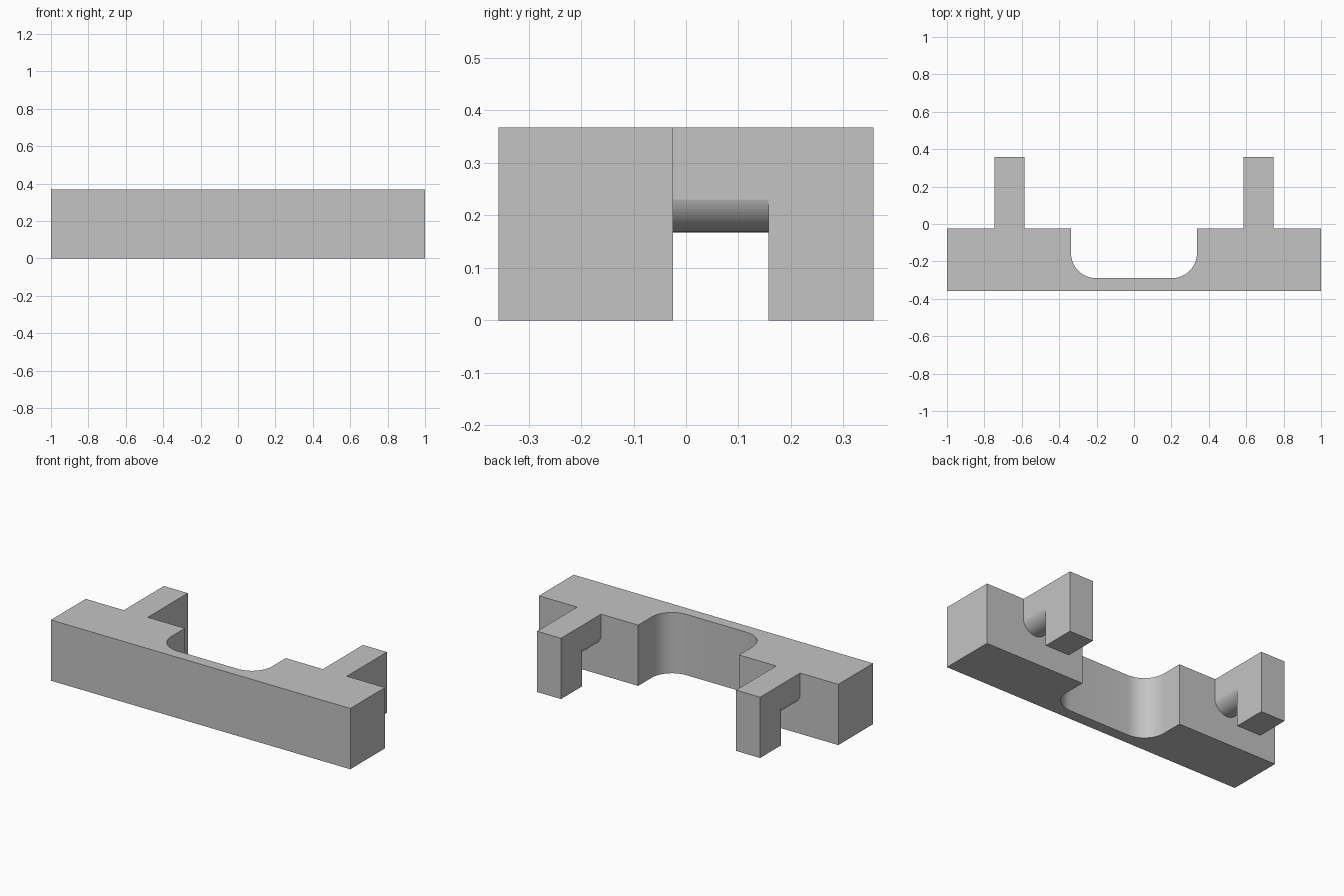
import bpy
import bmesh
from math import sin, cos, pi, radians
from mathutils import Vector

cube = bpy.data.objects.get("Cube")
if cube:
    bpy.data.objects.remove(cube, do_unlink=True)

HEIGHT = 0.367
FRONT, BACK = -0.357, -0.025      # main bar depth
ARM_IN, ARM_OUT, ARM_END = 0.585, 0.745, 0.357
POCKET_X, POCKET_FLOOR, POCKET_R = 0.337, -0.29, 0.135
SLOT_END = 0.157
STEPS = 12

grey = bpy.data.materials.new("plain_grey")
grey.use_nodes = True
grey.diffuse_color = (0.55, 0.55, 0.55, 1)
grey.node_tree.nodes["Principled BSDF"].inputs["Base Color"].default_value = grey.diffuse_color


def prism(name, points, sweep):
    """Extrude a closed outline of 3D points along a vector."""
    bm = bmesh.new()
    face = bm.faces.new([bm.verts.new(p) for p in points])
    moved = bmesh.ops.extrude_face_region(bm, geom=[face])["geom"]
    verts = [g for g in moved if isinstance(g, bmesh.types.BMVert)]
    bmesh.ops.translate(bm, verts=verts, vec=Vector(sweep))
    bmesh.ops.recalc_face_normals(bm, faces=bm.faces)
    mesh = bpy.data.meshes.new(name)
    bm.to_mesh(mesh)
    bm.free()
    mesh.materials.append(grey)
    obj = bpy.data.objects.new(name, mesh)
    bpy.context.collection.objects.link(obj)
    return obj


def arc(cx, cy, r, start, end, steps):
    turn = [start + (end - start) * i / steps for i in range(steps + 1)]
    return [(cx + r * cos(a), cy + r * sin(a)) for a in turn]


# Plan outline: bar, two rear arms and the rounded pocket between them
half = [(1, FRONT), (1, BACK), (ARM_OUT, BACK), (ARM_OUT, ARM_END),
        (ARM_IN, ARM_END), (ARM_IN, BACK), (POCKET_X, BACK)]
half += arc(POCKET_X - POCKET_R, POCKET_FLOOR + POCKET_R, POCKET_R, 0, -pi / 2, STEPS)
outline = half + [(-x, y) for x, y in reversed(half)]
bracket = prism("bracket", [(x, y, 0) for x, y in outline], (0, 0, HEIGHT))

# Slot under each arm, leaving a bridge with a rounded underside
for side, label in ((1, "left"), (-1, "right")):
    cx = side * (ARM_IN + ARM_OUT) / 2
    r, cz, wide = 0.0825, 0.25, 0.12
    profile = [(cx - wide, -0.1), (cx + wide, -0.1), (cx + wide, cz)]
    profile += arc(cx, cz, r, 0, -pi, STEPS * 2)
    profile += [(cx - wide, cz)]
    cutter = prism(label + "_slot_cutter", [(x, BACK, z) for x, z in profile],
                   (0, SLOT_END - BACK, 0))
    cutter.hide_render = True
    cut = bracket.modifiers.new(label + "_slot", "BOOLEAN")
    cut.operation = "DIFFERENCE"
    cut.solver = "EXACT"
    cut.object = cutter
    bpy.context.view_layer.objects.active = bracket
    bpy.ops.object.modifier_apply(modifier=cut.name)
    bpy.data.objects.remove(cutter, do_unlink=True)

# Smooth the arcs, keep every corner sharp
bpy.ops.object.select_all(action="DESELECT")
bracket.select_set(True)
bpy.context.view_layer.objects.active = bracket
bpy.ops.object.shade_smooth_by_angle(angle=radians(10))
